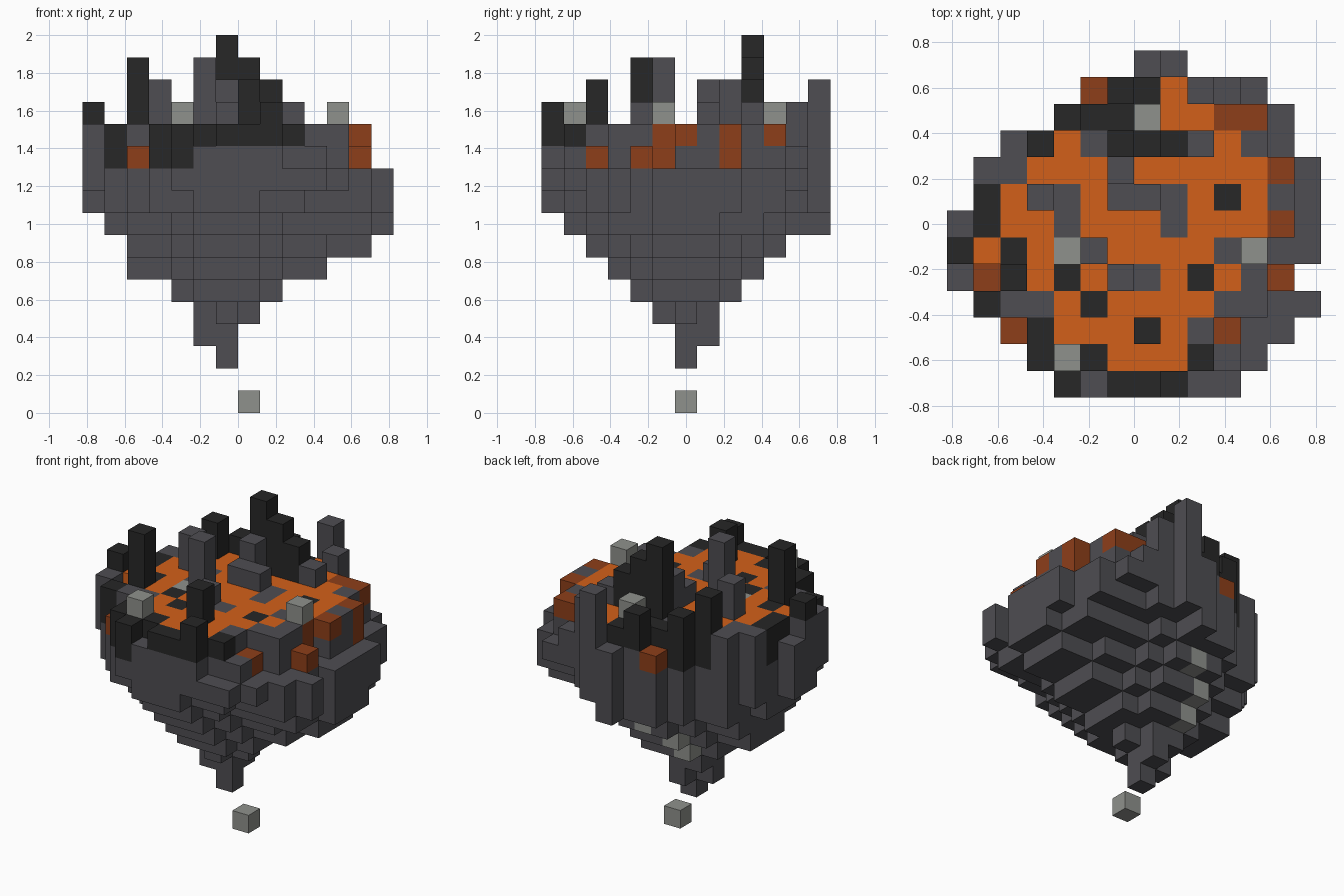
import bpy, bmesh, math
from mathutils import Vector

cube = bpy.data.objects.get("Cube")
if cube:
    bpy.data.objects.remove(cube, do_unlink=True)

CELL = 2 / 17

# Plan of the crater, back row first.
# g rock, d scorched, D scorched cap, l loose stone, m loose stone on crust,
# o lava, b crust, B thin crust
SURFACE = [
    ".......gg.....",
    ".....bddoggg..",
    "....dddloobBg.",
    "..gdogdddgogg.",
    ".ggooogooooobg",
    ".doggogggodogg",
    "gdoogooogoooBg",
    "Dodolgoooogmgg",
    "gbdodoggodogb.",
    ".dggodoooogggg",
    "..bdooodogbgg.",
    "...dldooodgg..",
    "....dgdddgg...",
]
# Column heights in cells, written in base 36
HEIGHT = [
    ".......cf.....",
    ".....ceddecb..",
    "....eddeddddb.",
    "..dfddhgfeddb.",
    ".dddddfddddddb",
    ".ddfddeedddddb",
    "cddddddddddddb",
    "eddddgdddddebb",
    "dcgdddedddddc.",
    ".dddddddddddbb",
    "..cddddfddcbb.",
    "...dedddddcb..",
    "....dcddebb...",
]
# Lowest layer of the tapering underside by column and by row (front first)
UNDER_X = [int(c) for c in "98665324566778"]
UNDER_Y = [int(c) for c in "9876542356788"]
# Columns that end in a pale stone below
STONE_TIPS = [(6, 10), (5, 9), (5, 8)]


def underside(i, j):
    """Lowest layer of a column: the taper, rounded off at the diagonals."""
    dx, dy = abs(i - 6), abs(j - 6)
    rounding = 1.44 * (math.hypot(dx, dy) - max(dx, dy))
    return max(UNDER_X[i], UNDER_Y[j]) + max(0, math.ceil(rounding - 0.4))


def part_at(kind, i, k, top):
    """Which part a cell belongs to, by its surface kind and layer."""
    if kind in "lm" and k == top:
        return "loose_stones"
    if kind == "D" and k == top or kind == "d" and k >= (11 if i <= 5 else 12):
        return "scorched_crags"
    if kind == "o" and k >= 12:
        return "lava_pool"
    if kind in "bm" and k >= 11 or kind == "B" and k == top:
        return "cooled_crust"
    return "rock_island"


# Fill every column from the underside to its top
cells = {}
for row, (kinds, heights) in enumerate(zip(SURFACE, HEIGHT)):
    j = 12 - row
    for i, (kind, h) in enumerate(zip(kinds, heights)):
        if kind == ".":
            continue
        top = int(h, 36) - 1
        low = min(underside(i, j), top)
        for k in range(low, top + 1):
            cells[i, j, k] = part_at(kind, i, k, top)
        if (i, j) in STONE_TIPS:
            cells[i, j, low] = "loose_stones"
cells[7, 6, 0] = "floating_pebble"


def material(name, rgb):
    mat = bpy.data.materials.new(name)
    mat.use_nodes = True
    color = (*rgb, 1)
    mat.diffuse_color = color
    mat.node_tree.nodes["Principled BSDF"].inputs["Base Color"].default_value = color
    return mat


def build_part(name, mat):
    """Outer faces of all the cells in one part."""
    bm = bmesh.new()
    for pos, part in cells.items():
        if part != name:
            continue
        center = Vector(pos) + Vector((0.5, 0.5, 0.5))
        for axis in range(3):
            for sign in (-1, 1):
                n = Vector((0, 0, 0))
                n[axis] = sign
                if tuple(int(p + d) for p, d in zip(pos, n)) in cells:
                    continue
                u = Vector((0, 0, 0))
                u[(axis + 1) % 3] = 0.5
                v = n.cross(u)
                mid = center + n / 2
                corners = [mid - u - v, mid + u - v, mid + u + v, mid - u + v]
                bm.faces.new([bm.verts.new((c - Vector((7, 6.5, 0))) * CELL)
                              for c in corners])
    bmesh.ops.remove_doubles(bm, verts=bm.verts[:], dist=0.001)
    mesh = bpy.data.meshes.new(name)
    bm.to_mesh(mesh)
    bm.free()
    mesh.materials.append(mat)
    bpy.context.collection.objects.link(bpy.data.objects.new(name, mesh))


stone = material("pale_stone", (0.275, 0.285, 0.265))
PARTS = {
    "rock_island": material("grey_rock", (0.077, 0.075, 0.084)),
    "scorched_crags": material("charred_rock", (0.02, 0.02, 0.02)),
    "lava_pool": material("glowing_orange", (0.65, 0.117, 0.01)),
    "cooled_crust": material("rusty_brown", (0.27, 0.049, 0.01)),
    "loose_stones": stone,
    "floating_pebble": stone,
}
for name, mat in PARTS.items():
    build_part(name, mat)
